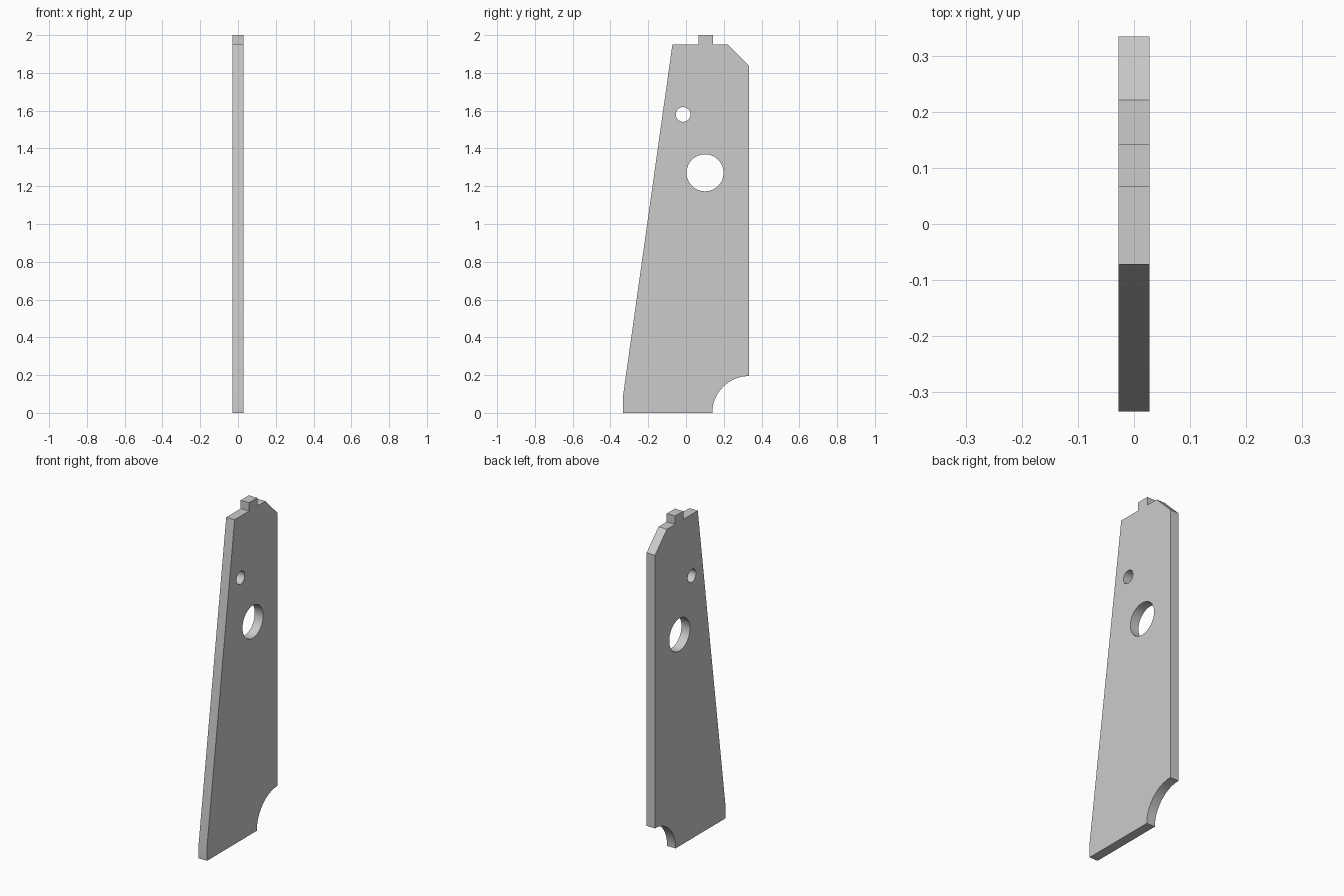
import bpy
from math import cos, sin, pi
from mathutils import Matrix

if "Cube" in bpy.data.objects:
    bpy.data.objects.remove(bpy.data.objects["Cube"])

THICK = 0.056


def arc(cy, cz, r, a0, a1, n):
    return [(cy + r * cos(a0 + (a1 - a0) * i / n),
             cz + r * sin(a0 + (a1 - a0) * i / n)) for i in range(n + 1)]


def circle(cy, cz, r, n=48):
    return arc(cy, cz, r, 0, 2 * pi, n)[:-1]


# Outer outline: tapered panel with top tab, chamfer and bottom quarter-round cutout
outline = [(0.334, 1.837), (0.221, 1.95), (0.143, 1.95), (0.143, 2.0),
           (0.066, 2.0), (0.066, 1.95), (-0.072, 1.95),
           (-0.334, 0.085), (-0.334, 0.0)]
outline += arc(0.334, 0.0, 0.195, pi, pi / 2, 16)

# Two round through holes
holes = [circle(0.101, 1.271, 0.098), circle(-0.015, 1.58, 0.039)]

# Filled, extruded flat curve
curve = bpy.data.curves.new("side_panel", 'CURVE')
curve.dimensions = '2D'
curve.fill_mode = 'BOTH'
curve.extrude = THICK / 2
for pts in [outline] + holes:
    spline = curve.splines.new('POLY')
    spline.points.add(len(pts) - 1)
    for p, (y, z) in zip(spline.points, pts):
        p.co = (y, z, 0, 1)
    spline.use_cyclic_u = True

panel = bpy.data.objects.new("side_panel", curve)
bpy.context.collection.objects.link(panel)
bpy.context.view_layer.objects.active = panel
panel.select_set(True)
bpy.ops.object.convert(target='MESH')
panel = bpy.context.object

# Stand the panel upright in the YZ plane
panel.data.transform(Matrix(((0, 0, 1, 0), (1, 0, 0, 0), (0, 1, 0, 0), (0, 0, 0, 1))))

# Weld caps to walls, smooth only the round edges
bpy.ops.object.mode_set(mode='EDIT')
bpy.ops.mesh.select_all(action='SELECT')
bpy.ops.mesh.remove_doubles(threshold=0.0001)
bpy.ops.mesh.normals_make_consistent(inside=False)
bpy.ops.object.mode_set(mode='OBJECT')
bpy.ops.object.shade_smooth_by_angle(angle=0.4)
